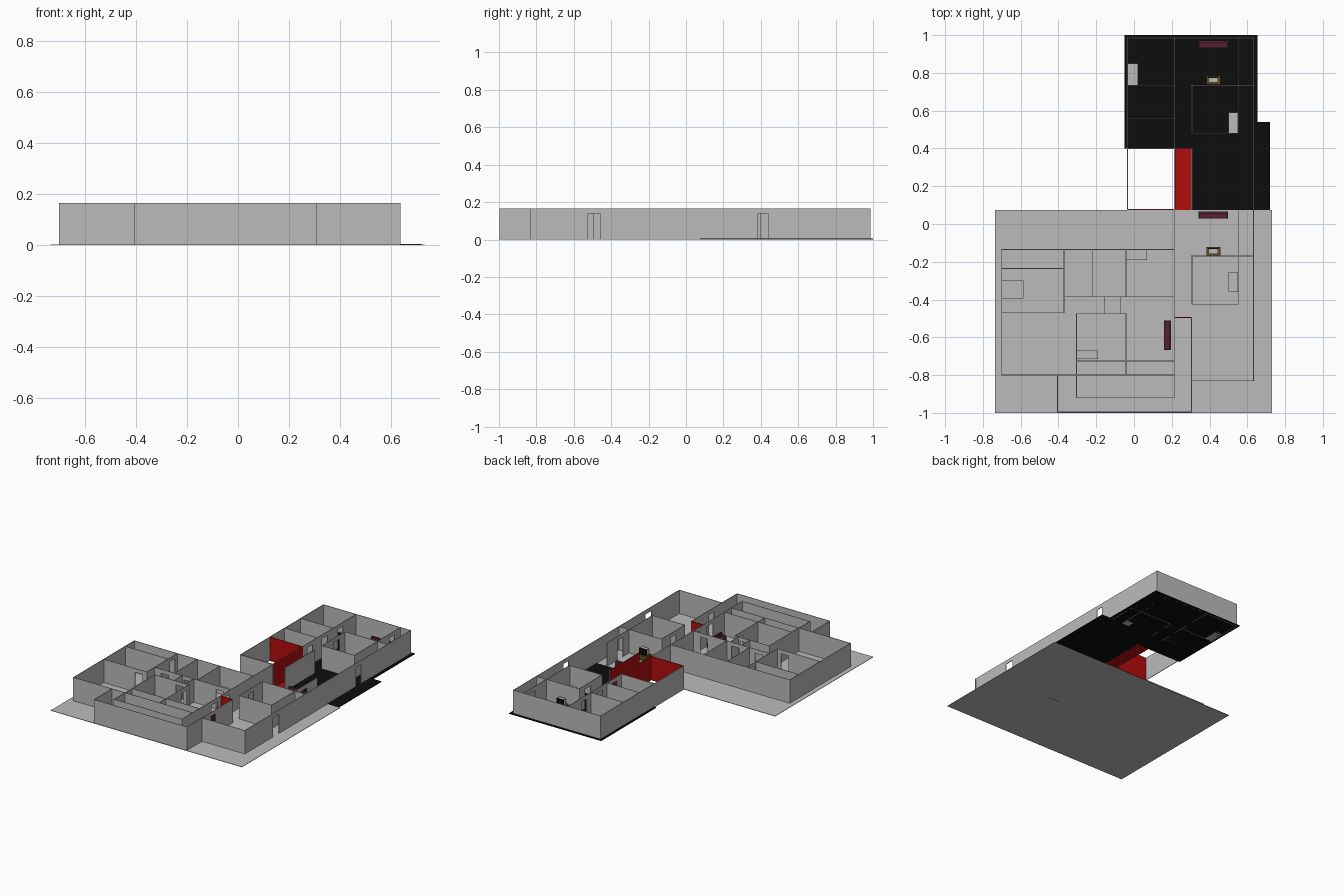
import bpy, bmesh

H, T, DOOR_H = 0.165, 0.004, 0.138


def mat(name, rgb):
    m = bpy.data.materials.new(name)
    m.diffuse_color = (*rgb, 1)
    return m


GREY = mat("plaster_grey", (0.50, 0.50, 0.50))
BLACK = mat("floor_black", (0.004, 0.004, 0.004))
RED = mat("lining_red", (0.45, 0.004, 0.004))
MAROON = mat("cushion_maroon", (0.09, 0.015, 0.03))
BROWN = mat("wood_brown", (0.11, 0.075, 0.01))


def boxes(name, items, material):
    """One object made of boxes (x0, x1, y0, y1, z0, z1)."""
    bm = bmesh.new()
    for x0, x1, y0, y1, z0, z1 in items:
        verts = bmesh.ops.create_cube(bm, size=1)["verts"]
        for v in verts:
            v.co.x = x1 if v.co.x > 0 else x0
            v.co.y = y1 if v.co.y > 0 else y0
            v.co.z = z1 if v.co.z > 0 else z0
    me = bpy.data.meshes.new(name)
    bm.to_mesh(me)
    bm.free()
    me.materials.append(material)
    ob = bpy.data.objects.new(name, me)
    bpy.context.collection.objects.link(ob)
    return ob


def run(axis, at, a, b, doors=()):
    """Boxes of a straight wall; axis 'x' runs along x at y=at, with door gaps."""
    parts, start = [], a
    for d0, d1 in doors:
        parts += [(start, d0, 0.0), (d0, d1, DOOR_H)]
        start = d1
    parts.append((start, b, 0.0))
    h = T / 2
    if axis == 'x':
        return [(p - h, q + h, at - h, at + h, z, H) for p, q, z in parts]
    return [(at - h, at + h, p - h, q + h, z, H) for p, q, z in parts]


def walls(name, runs):
    boxes(name, [b for r in runs for b in run(*r)], GREY)


# floors
boxes("main_floor", [(-0.735, 0.73, -1.0, 0.075, 0, 0.003)], GREY)
boxes("wing_floor", [(-0.05, 0.655, 0.54, 1.0, 0, 0.005),
                     (-0.05, 0.305, 0.40, 0.54, 0, 0.005),
                     (0.305, 0.72, 0.075, 0.54, 0, 0.005)], BLACK)
boxes("passage_floor", [(0.22, 0.305, 0.075, 0.40, 0, 0.004)], RED)

# outer walls
walls("outer_walls", [
    ('y', -0.70, -0.80, -0.135),
    ('x', -0.135, -0.70, 0.213),
    ('x', -0.80, -0.70, 0.213),
    ('y', -0.405, -0.995, -0.80),
    ('x', -0.995, -0.405, 0.305),
    ('y', 0.305, -0.995, -0.495, [(-0.74, -0.68)]),
    ('x', -0.83, 0.305, 0.635),
    ('y', 0.633, -0.83, 0.985, [(-0.525, -0.457), (0.382, 0.44)]),
    ('x', 0.985, -0.035, 0.633),
    ('y', -0.035, 0.075, 0.985),
    ('x', 0.075, -0.035, 0.215),
])

# partitions of the main building
walls("main_partitions", [
    ('x', -0.235, -0.70, -0.37),
    ('y', -0.37, -0.47, -0.135, [(-0.22, -0.16)]),
    ('x', -0.47, -0.70, -0.37, [(-0.46, -0.40)]),
    ('y', -0.218, -0.385, -0.135),
    ('y', -0.043, -0.385, -0.135),
    ('x', -0.385, -0.37, 0.213, [(-0.32, -0.26), (-0.145, -0.08), (0.10, 0.16)]),
    ('y', -0.157, -0.475, -0.385),
    ('y', -0.07, -0.475, -0.385),
    ('x', -0.475, -0.305, -0.043, [(-0.145, -0.08)]),
    ('y', -0.305, -0.80, -0.475),
    ('y', -0.043, -0.80, -0.475, [(-0.56, -0.50)]),
    ('x', -0.725, -0.305, 0.213),
    ('y', -0.305, -0.92, -0.80),
    ('x', -0.92, -0.305, 0.213),
    ('y', 0.213, -0.92, 0.075, [(-0.60, -0.53), (-0.45, -0.40)]),
    ('x', -0.17, 0.305, 0.633),
    ('y', 0.307, -0.425, -0.17, [(-0.33, -0.27)]),
    ('x', -0.425, 0.307, 0.555),
    ('y', 0.555, -0.425, 0.075, [(-0.10, -0.04)]),
])

# partitions of the wing
walls("wing_partitions", [
    ('y', 0.215, 0.075, 0.985, [(0.45, 0.51), (0.61, 0.67), (0.78, 0.84)]),
    ('x', 0.735, -0.035, 0.215),
    ('x', 0.56, -0.035, 0.215),
    ('x', 0.40, -0.035, 0.215),
    ('x', 0.733, 0.305, 0.633),
    ('y', 0.307, 0.48, 0.733, [(0.61, 0.67)]),
    ('x', 0.48, 0.307, 0.555),
    ('y', 0.555, 0.48, 0.985, [(0.86, 0.92)]),
    ('y', 0.307, 0.075, 0.40),
])

# red lining plates of the courtyard, passage and hall end
boxes("red_lining", [
    (-0.033, 0.213, 0.077, 0.079, 0, H + 0.001),
    (-0.033, 0.213, 0.396, 0.398, 0, H + 0.001),
    (0.211, 0.213, 0.077, 0.398, 0, H + 0.001),
    (0.217, 0.219, 0.077, 0.398, 0, H + 0.001),
    (0.303, 0.305, 0.077, 0.398, 0, H + 0.001),
    (0.217, 0.305, -0.497, -0.493, 0, H),
], RED)

# low beds and counters
boxes("low_beds", [
    (-0.70, -0.585, -0.395, -0.30, 0, 0.03),
    (-0.04, 0.07, -0.19, -0.137, 0, 0.03),
    (-0.303, -0.19, -0.715, -0.67, 0, 0.03),
    (0.50, 0.55, -0.36, -0.255, 0, 0.03),
    (-0.033, 0.02, 0.737, 0.85, 0, 0.03),
    (0.50, 0.55, 0.482, 0.59, 0, 0.03),
], GREY)


def sofa(name, cx, cy, turned=False):
    """Sofa 0.155 wide with its back towards +y (or +x when turned)."""
    def place(items):
        out = []
        for x0, x1, y0, y1, z0, z1 in items:
            if turned:
                x0, x1, y0, y1 = y0, y1, x0, x1
            out.append((cx + x0, cx + x1, cy + y0, cy + y1, z0, z1))
        return out
    boxes(name + "_cushions", place([(-0.073, 0.073, -0.019, 0.012, 0.004, 0.028),
                                     (-0.073, 0.073, 0.008, 0.019, 0.004, 0.055)]), MAROON)
    boxes(name + "_arms", place([(-0.078, -0.073, -0.019, 0.019, 0.003, 0.038),
                                 (0.073, 0.078, -0.019, 0.019, 0.003, 0.038)]), BROWN)


sofa("wing_sofa", 0.42, 0.952)
sofa("hall_sofa", 0.42, 0.047)
sofa("lounge_sofa", 0.178, -0.59, True)

# stands with a boxy screen
for name, y in (("wing", 0.762), ("hall", -0.145)):
    boxes(name + "_stand", [(0.383, 0.457, y - 0.024, y + 0.024, 0.003, 0.04)], BROWN)
    boxes(name + "_set", [(0.395, 0.445, y - 0.014, y + 0.012, 0.04, 0.08)], GREY)
    boxes(name + "_screen", [(0.392, 0.448, y + 0.012, y + 0.018, 0.04, 0.083)], BLACK)
